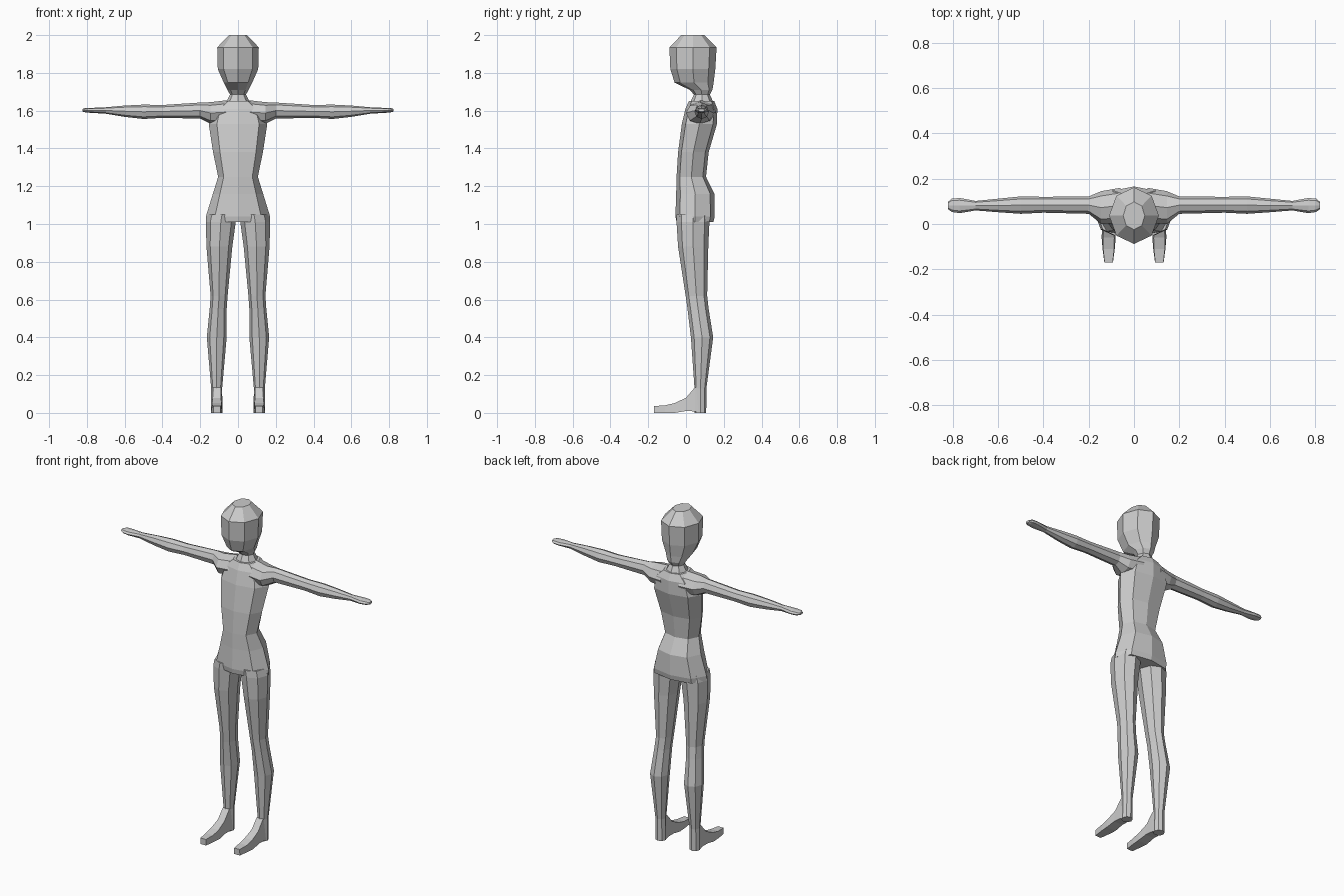
import bpy, bmesh
from mathutils import Vector

# Unit octagon, slightly squared with the second set of factors
def octagon(c=0.707, s=0.707):
    return [(0, -1), (c, -s), (1, 0), (c, s), (0, 1), (-c, s), (-1, 0), (-c, -s)]

def level(z, x0, x1, y0, y1, shape):
    """Horizontal ring filling the given x and y extents."""
    return [Vector(((x0 + x1) / 2 + (x1 - x0) / 2 * a,
                    (y0 + y1) / 2 + (y1 - y0) / 2 * b, z)) for a, b in shape]

def upright(x, y0, y1, z0, z1, shape):
    """Ring facing along x, for the arms."""
    return [Vector((x, (y0 + y1) / 2 + (y1 - y0) / 2 * a,
                    (z0 + z1) / 2 + (z1 - z0) / 2 * b)) for a, b in shape]

def loft(name, rings, mirror=False):
    bm = bmesh.new()
    rows = [[bm.verts.new(p) for p in r] for r in rings]
    n = len(rows[0])
    for a, b in zip(rows, rows[1:]):
        for i in range(n):
            j = (i + 1) % n
            bm.faces.new((a[i], a[j], b[j], b[i]))
    bm.faces.new(rows[0])
    bm.faces.new(rows[-1][::-1])
    bmesh.ops.recalc_face_normals(bm, faces=bm.faces)
    me = bpy.data.meshes.new(name)
    bm.to_mesh(me)
    bm.free()
    ob = bpy.data.objects.new(name, me)
    bpy.context.collection.objects.link(ob)
    if mirror:
        ob.modifiers.new("Mirror", 'MIRROR')
    return ob

ROUND = octagon()
BOXY = octagon(0.72, 0.78)

# Head and neck: z, half width, front, back
head = [(2.0, .048, -.025, .098), (1.935, .11, -.088, .162), (1.82, .107, -.083, .155),
        (1.748, .075, -.06, .146), (1.71, .056, .02, .14), (1.685, .042, .042, .126),
        (1.63, .072, .015, .152)]
loft("head_and_neck", [level(z, -w, w, f, b, ROUND) for z, w, f, b in head])

# Torso: z, half width, front, back
torso = [(1.65, .075, .015, .15), (1.61, .13, -.003, .166), (1.53, .155, -.022, .164),
         (1.38, .132, -.042, .12), (1.25, .105, -.05, .106), (1.16, .133, -.052, .15),
         (1.04, .17, -.056, .152), (1.01, .17, -.05, .145)]
loft("torso", [level(z, -w, w, f, b, BOXY) for z, w, f, b in torso])

# Arms with mitten hands: x, front, back, bottom, top
arm = [(.06, .005, .16, 1.53, 1.655), (.145, .0, .145, 1.53, 1.645), (.2, .045, .122, 1.558, 1.643),
       (.4, .05, .12, 1.562, 1.63), (.5, .045, .122, 1.556, 1.632), (.6, .052, .112, 1.567, 1.627),
       (.70, .06, .102, 1.584, 1.618), (.77, .048, .115, 1.588, 1.615),
       (.805, .053, .112, 1.59, 1.615), (.822, .066, .098, 1.595, 1.61)]
loft("arms", [upright(*r, ROUND) for r in arm], True)

# Legs: z, inner, outer, front, back
leg = [(1.05, .01, .16, -.05, .125), (1.01, .012, .17, -.05, .124), (.88, .03, .167, -.042, .118),
       (.62, .055, .145, -.002, .112), (.55, .06, .15, .008, .12), (.4, .06, .165, .026, .144),
       (.13, .084, .142, .045, .108), (0, .082, .144, .045, .107)]
loft("legs", [level(*r, ROUND) for r in leg], True)

# Feet: y, half width, sole height, top height, top width ratio
foot = [(.07, .028, 0, .135, .75), (.047, .028, .008, .135, .75), (.0, .029, .01, .08, .75),
        (-.06, .031, 0, .052, .8), (-.11, .027, 0, .04, .9), (-.17, .019, 0, .036, .95)]
loft("feet", [[Vector((.112 + s * w * k, y, z)) for s, z, k in
               ((-1, lo, 1), (1, lo, 1), (1, hi, t), (-1, hi, t))]
              for y, w, lo, hi, t in foot], True)
